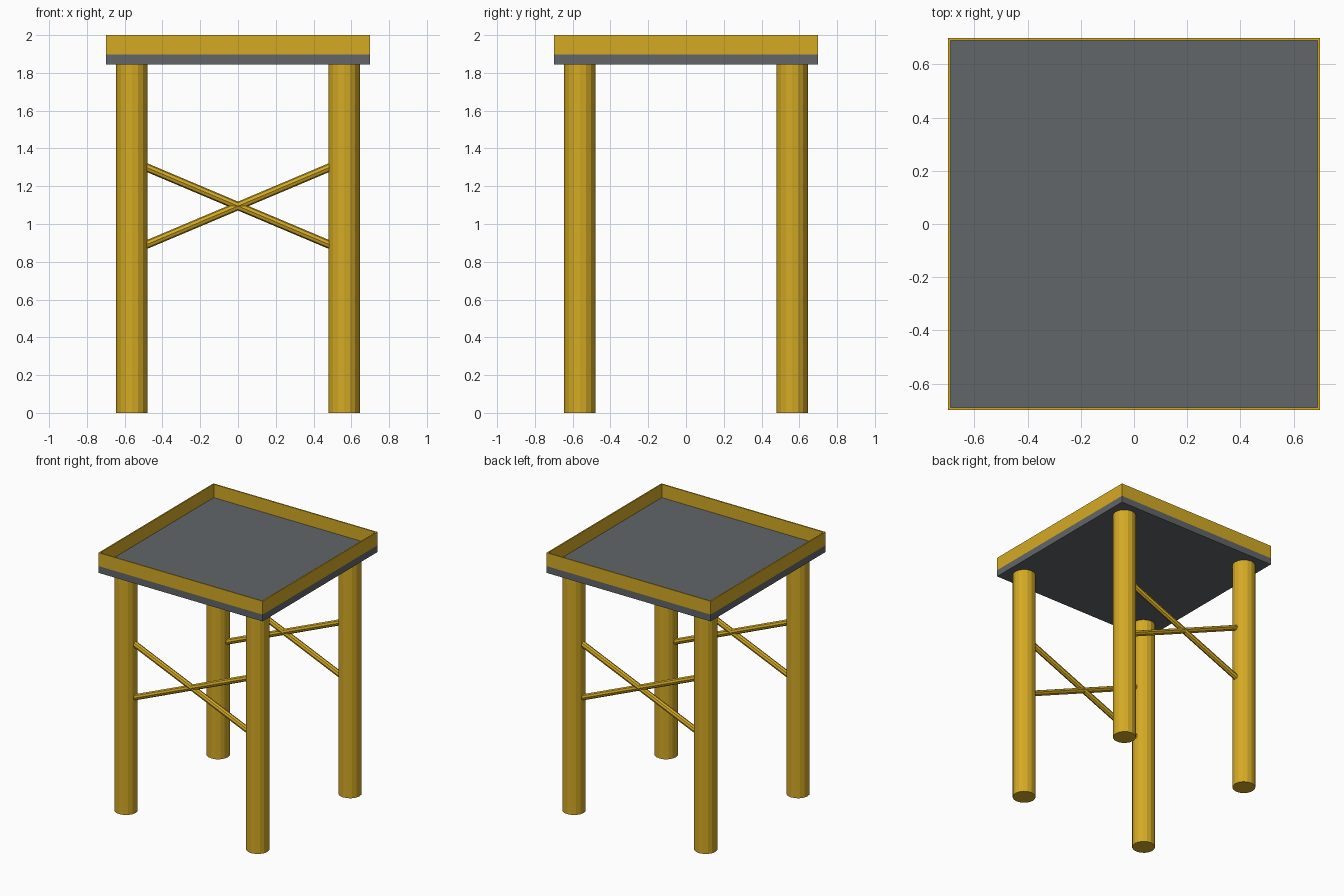
import bpy
from mathutils import Vector

if "Cube" in bpy.data.objects:
    bpy.data.objects.remove(bpy.data.objects["Cube"])


def material(name, rgb):
    m = bpy.data.materials.new(name)
    m.diffuse_color = (*rgb, 1.0)
    m.use_nodes = True
    m.node_tree.nodes["Principled BSDF"].inputs["Base Color"].default_value = m.diffuse_color
    return m


YELLOW = material("golden yellow", (0.658, 0.402, 0.018))
GREY = material("slate grey", (0.120, 0.132, 0.141))


def box(name, lo, hi, mat):
    lo, hi = Vector(lo), Vector(hi)
    bpy.ops.mesh.primitive_cube_add(size=1, location=(lo + hi) / 2)
    ob = bpy.context.object
    ob.name = name
    ob.scale = hi - lo
    bpy.ops.object.transform_apply(location=False, rotation=False, scale=True)
    ob.data.materials.append(mat)
    return ob


def rod(name, a, b, radius, sides, mat):
    a, b = Vector(a), Vector(b)
    bpy.ops.mesh.primitive_cylinder_add(
        vertices=sides, radius=radius, depth=(b - a).length, location=(a + b) / 2)
    ob = bpy.context.object
    ob.name = name
    ob.rotation_euler = (b - a).to_track_quat('Z', 'Y').to_euler()
    ob.data.materials.append(mat)
    return ob


HALF, LEG, T = 0.70, 0.562, 0.01
SLAB_LOW, SLAB_TOP, TOP = 1.845, 1.897, 2.0

# Table slab
box("table_slab", (-HALF, -HALF, SLAB_LOW), (HALF, HALF, SLAB_TOP), GREY)

# Thin raised rim around the slab
for label, s in (("front", -1), ("back", 1)):
    y = sorted((s * HALF, s * (HALF - T)))
    box(label + "_rim", (-HALF, y[0], SLAB_TOP), (HALF, y[1], TOP), YELLOW)
for label, s in (("left", -1), ("right", 1)):
    x = sorted((s * HALF, s * (HALF - T)))
    box(label + "_rim", (x[0], -HALF + T, SLAB_TOP), (x[1], HALF - T, TOP), YELLOW)

for row, sy in (("front", -1), ("back", 1)):
    y = sy * LEG
    # Round legs
    for side, sx in (("left", -1), ("right", 1)):
        rod(f"{row}_{side}_leg", (sx * LEG, y, 0), (sx * LEG, y, SLAB_LOW), 0.083, 16, YELLOW)
    # Crossed braces between the legs of each row
    for label, s in (("rising", 1), ("falling", -1)):
        rod(f"{row}_{label}_brace", (-0.488, y, 1.095 - s * 0.206),
            (0.488, y, 1.095 + s * 0.206), 0.022, 8, YELLOW)
